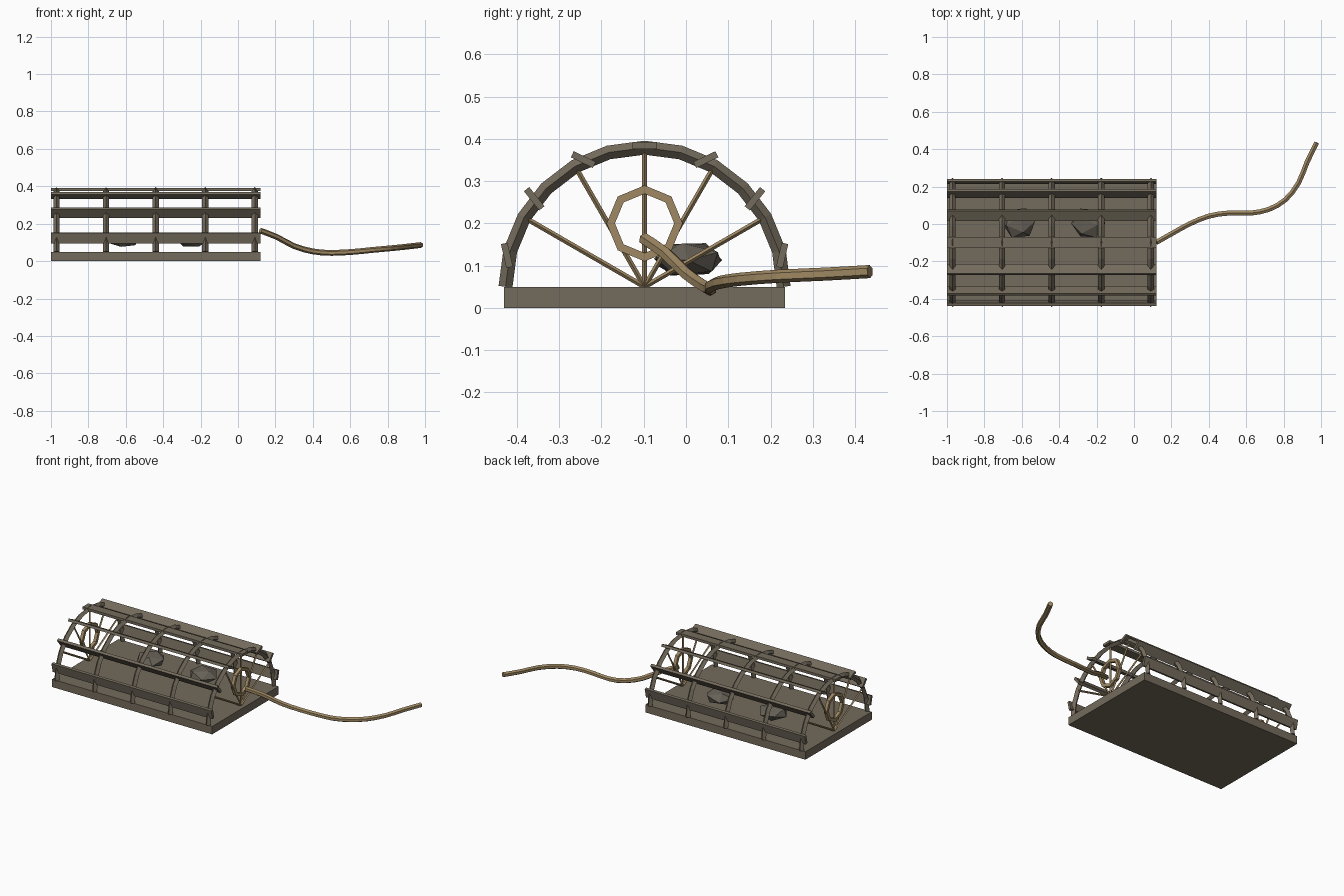
import bpy, bmesh, math
from mathutils import Vector, Matrix

if "Cube" in bpy.data.objects:
    bpy.data.objects.remove(bpy.data.objects["Cube"])

CY, CZ = -0.098, 0.05            # axis of the half-round cage
HOOP_X = [-0.97 + 0.265 * i for i in range(5)]


def material(name, rgb):
    m = bpy.data.materials.new(name)
    m.diffuse_color = (*rgb, 1)
    m.use_nodes = True
    m.node_tree.nodes["Principled BSDF"].inputs["Base Color"].default_value = m.diffuse_color
    return m


WOOD = material("weathered_wood", (0.174, 0.147, 0.107))
ROPE = material("tan_rope", (0.35, 0.25, 0.125))
STONE = material("dark_stone", (0.135, 0.120, 0.095))


def finish(name, bm, mat):
    bmesh.ops.recalc_face_normals(bm, faces=bm.faces)
    me = bpy.data.meshes.new(name)
    bm.to_mesh(me)
    bm.free()
    me.materials.append(mat)
    ob = bpy.data.objects.new(name, me)
    bpy.context.collection.objects.link(ob)
    return ob


def box(name, centre, size, tilt, mat):
    bm = bmesh.new()
    bmesh.ops.create_cube(bm, size=1, matrix=Matrix.Translation(centre)
                          @ Matrix.Rotation(tilt, 4, 'X') @ Matrix.Diagonal((*size, 1)))
    return finish(name, bm, mat)


def tube(name, pts, r, sides, up, mat, closed=False, phase=0.0):
    """Sweep a regular polygon along a path."""
    pts = [Vector(p) for p in pts]
    bm, rings, n = bmesh.new(), [], len(pts)
    for i, p in enumerate(pts):
        a = pts[(i - 1) % n] if closed else pts[max(i - 1, 0)]
        b = pts[(i + 1) % n] if closed else pts[min(i + 1, n - 1)]
        t = (b - a).normalized()
        side = t.cross(Vector(up)).normalized()
        nrm = side.cross(t)
        ring = []
        for k in range(sides):
            w = phase + math.tau * k / sides
            ring.append(bm.verts.new(p + r * (math.cos(w) * nrm + math.sin(w) * side)))
        rings.append(ring)
    for i in range(n if closed else n - 1):
        a, b = rings[i], rings[(i + 1) % n]
        for k in range(sides):
            j = (k + 1) % sides
            bm.faces.new((a[k], a[j], b[j], b[k]))
    if not closed:
        bm.faces.new(rings[0])
        bm.faces.new(rings[-1])
    return finish(name, bm, mat)


def polar(x, r, deg, cz=CZ):
    w = math.radians(deg)
    return (x, CY + r * math.cos(w), cz + r * math.sin(w))


# Floor board
box("base_board", (-0.44, CY, 0.025), (1.12, 0.664, 0.05), 0, WOOD)

# Half-round hoops
for i, x in enumerate(HOOP_X):
    tube(f"hoop_{i}", [polar(x, 0.329, 15 * k) for k in range(13)],
         0.0165, 4, (1, 0, 0), WOOD)

# Long slats, each canted across its hoop
for i in range(7):
    deg = 180 * (i + 0.5) / 7
    box(f"slat_{i}", polar(-0.44, 0.334, deg), (1.12, 0.058, 0.016),
        math.radians(90 - deg), WOOD)

# Net spokes and entry ring at both ends
for end, x in (("left", HOOP_X[0]), ("right", HOOP_X[-1])):
    for k in range(1, 6):
        tube(f"{end}_net_spoke_{k}", [polar(x, 0, 0), polar(x, 0.325, 30 * k)],
             0.006, 4, (1, 0, 0), ROPE)
    tube(f"{end}_entry_ring", [polar(x, 0.08, 45 * k, 0.2) for k in range(8)],
         0.014, 4, (1, 0, 0), ROPE, closed=True, phase=math.pi / 4)

# Flattened ballast stones
for i, (x, y, tip, turn) in enumerate([(-0.615, 0.005, 0.65, 0.4), (-0.245, 0.005, 0.55, 1.3)]):
    bm = bmesh.new()
    bmesh.ops.create_icosphere(bm, subdivisions=1, radius=1,
                               matrix=Matrix.Translation((x, y, 0.115))
                               @ Matrix.Diagonal((0.092, 0.088, 0.044, 1))
                               @ Matrix.Rotation(turn, 4, 'Z') @ Matrix.Rotation(tip, 4, 'X'))
    finish(f"stone_{i}", bm, STONE)

# Trailing haul rope, smoothed through a few guide points
guide = [Vector(p) for p in [
    (0.12, -0.098, 0.163), (0.21, -0.047, 0.128), (0.3, 0.002, 0.08), (0.4, 0.042, 0.052),
    (0.5, 0.058, 0.044), (0.62, 0.058, 0.05), (0.72, 0.078, 0.06), (0.81, 0.13, 0.068),
    (0.88, 0.22, 0.075), (0.925, 0.33, 0.08), (0.977, 0.435, 0.086)]]
path = []
for i in range(len(guide) - 1):
    p0, p1, p2, p3 = (guide[min(max(i + d, 0), len(guide) - 1)] for d in (-1, 0, 1, 2))
    for t in (0, 0.5):
        path.append(0.5 * (2 * p1 + (p2 - p0) * t + (2 * p0 - 5 * p1 + 4 * p2 - p3) * t ** 2
                           + (3 * p1 - p0 - 3 * p2 + p3) * t ** 3))
path.append(guide[-1])
tube("haul_rope", path, 0.0155, 6, (0, 0, 1), ROPE)
